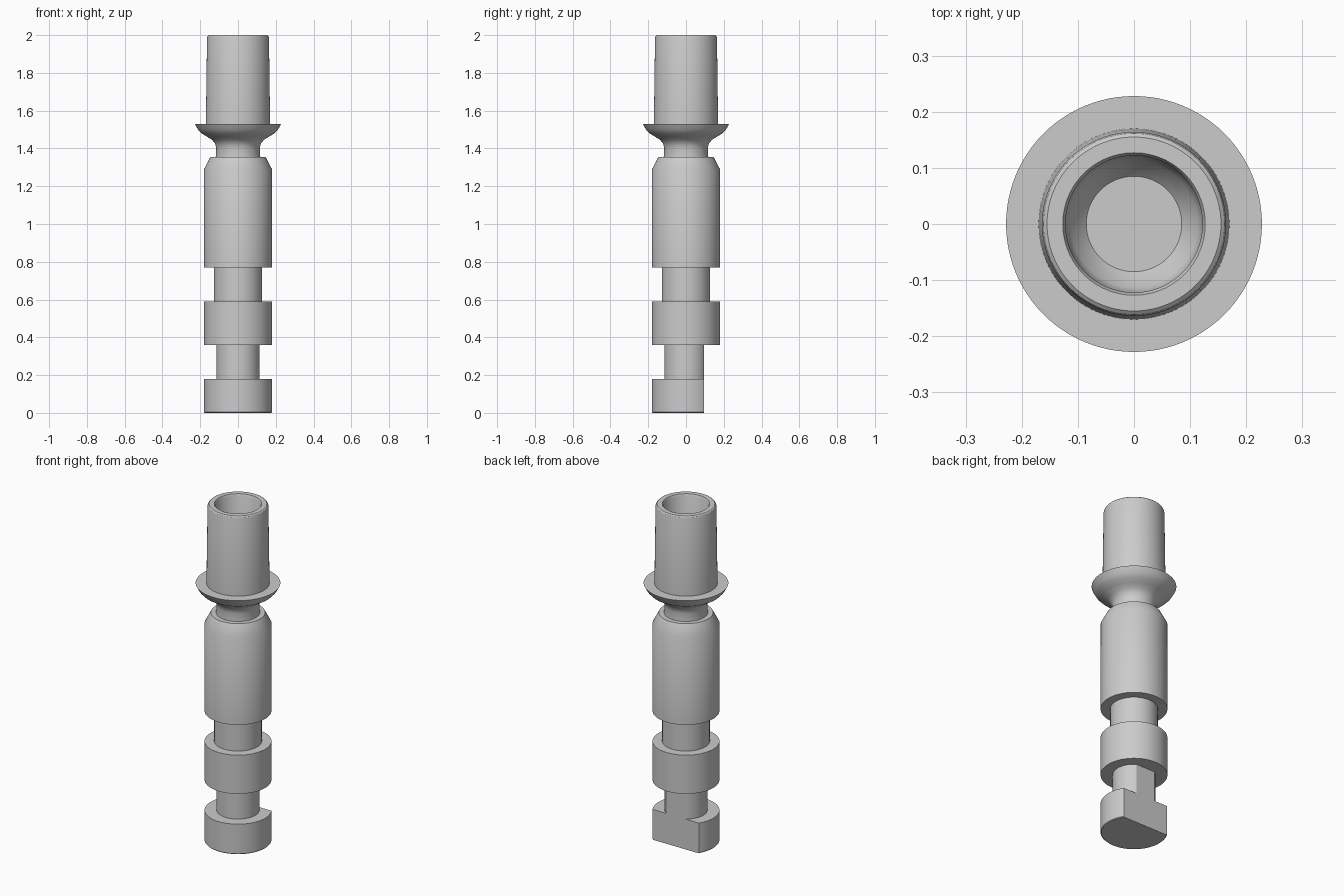
import bpy, bmesh, math

cube = bpy.data.objects.get("Cube")
if cube:
    bpy.data.objects.remove(cube, do_unlink=True)

SIDES = 96

metal = bpy.data.materials.new("plain grey")
metal.use_nodes = True
GREY = (0.6, 0.6, 0.6, 1)
metal.diffuse_color = GREY
metal.node_tree.nodes["Principled BSDF"].inputs["Base Color"].default_value = GREY


def lathe(name, profile, flat_y=None):
    """Revolve (radius, z) points about z; optionally slice a flat at y = flat_y."""
    bm = bmesh.new()
    rings = []
    for r, z in profile:
        ring = []
        for i in range(SIDES):
            a = math.tau * i / SIDES
            ring.append(bm.verts.new((r * math.cos(a), r * math.sin(a), z)))
        rings.append(ring)
    for low, high in zip(rings, rings[1:]):
        for i in range(SIDES):
            j = (i + 1) % SIDES
            bm.faces.new((low[i], low[j], high[j], high[i]))
    bm.faces.new(rings[0][::-1])
    bm.faces.new(rings[-1])
    if flat_y is not None:
        cut = bmesh.ops.bisect_plane(bm, geom=bm.verts[:] + bm.edges[:] + bm.faces[:],
                                     plane_co=(0, flat_y, 0), plane_no=(0, 1, 0),
                                     clear_outer=True)
        edges = [e for e in cut["geom_cut"] if isinstance(e, bmesh.types.BMEdge)]
        bmesh.ops.contextual_create(bm, geom=edges)
    bmesh.ops.recalc_face_normals(bm, faces=bm.faces[:])
    mesh = bpy.data.meshes.new(name)
    bm.to_mesh(mesh)
    bm.free()
    mesh.materials.append(metal)
    obj = bpy.data.objects.new(name, mesh)
    bpy.context.collection.objects.link(obj)
    bpy.ops.object.select_all(action="DESELECT")
    obj.select_set(True)
    bpy.context.view_layer.objects.active = obj
    bpy.ops.object.shade_smooth_by_angle(angle=math.radians(30))
    return obj


# Foot disc and its neck, sliced flat at the back
lathe("keyed_foot", [(0.176, 0), (0.18, 0.004), (0.18, 0.18), (0.115, 0.18),
                     (0.115, 0.36)], flat_y=0.096)

# Collar, waist, long barrel with bevelled shoulder
lathe("barrel", [(0.18, 0.36), (0.18, 0.59), (0.128, 0.59), (0.128, 0.77),
                 (0.18, 0.77), (0.18, 1.29), (0.146, 1.355), (0.118, 1.355)])

# Flared flange on a concave neck
flare = [(0.118, 1.355), (0.115, 1.40), (0.121, 1.425), (0.137, 1.445),
         (0.165, 1.463), (0.193, 1.48), (0.212, 1.50), (0.228, 1.53)]

# Hollow tube with rounded lip and a bore narrowing to a flat floor
tube = [(0.17, 1.53), (0.164, 1.985), (0.161, 1.995), (0.155, 2.0),
        (0.127, 2.0), (0.122, 1.99), (0.122, 1.56), (0.113, 1.53), (0.085, 1.50)]
lathe("flange_and_tube", flare + tube)
